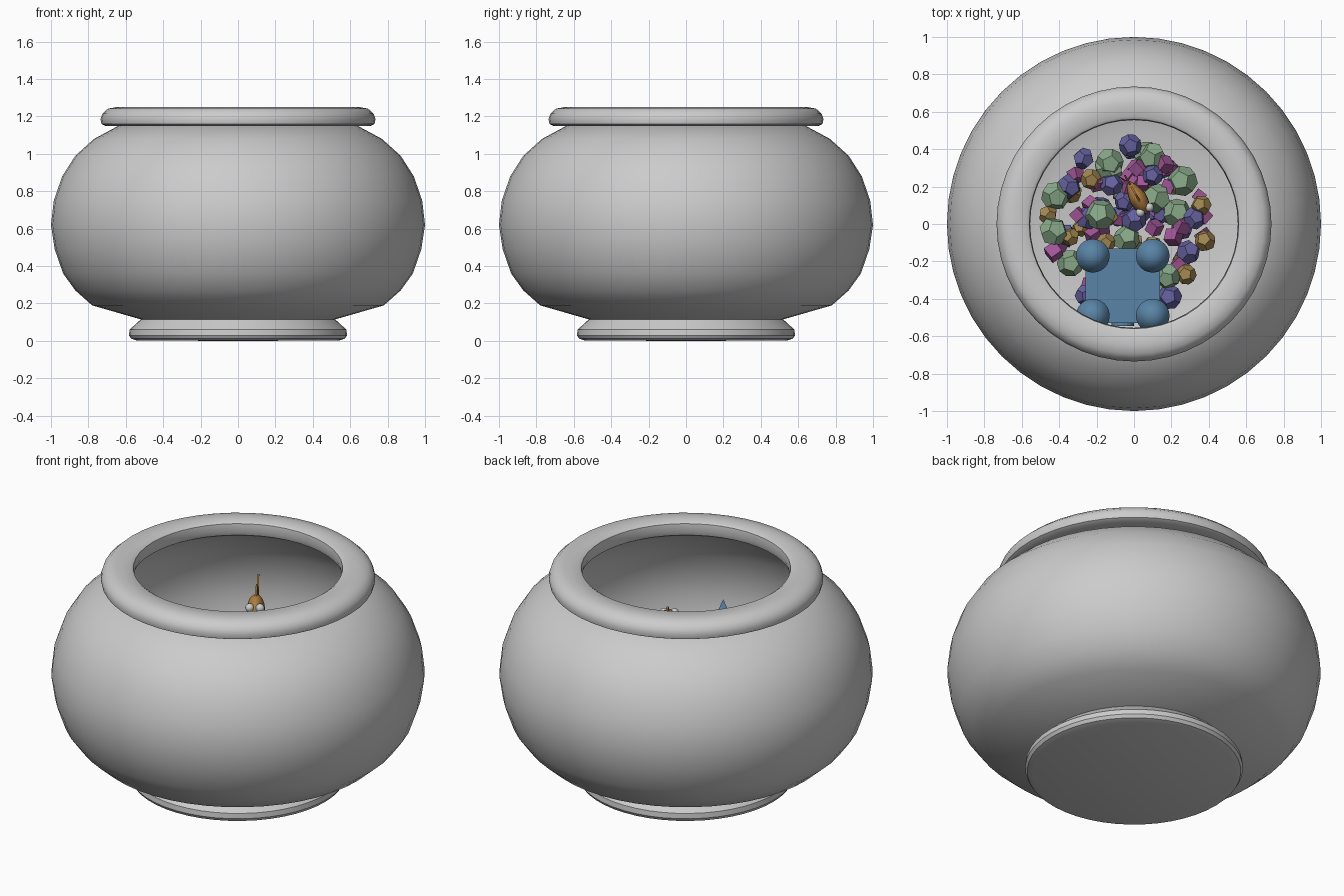
import bpy, bmesh, math, random
from mathutils import Matrix, Vector, Euler

if "Cube" in bpy.data.objects:
    bpy.data.objects.remove(bpy.data.objects["Cube"])

random.seed(4)


def material(name, rgb):
    m = bpy.data.materials.new(name)
    m.diffuse_color = (*rgb, 1)
    m.use_nodes = True
    m.node_tree.nodes["Principled BSDF"].inputs["Base Color"].default_value = m.diffuse_color
    return m


def finish(bm, name, mat=None, smooth=None):
    bmesh.ops.recalc_face_normals(bm, faces=bm.faces)
    me = bpy.data.meshes.new(name)
    bm.to_mesh(me)
    bm.free()
    ob = bpy.data.objects.new(name, me)
    bpy.context.collection.objects.link(ob)
    if mat:
        me.materials.append(mat)
    if smooth:
        bpy.ops.object.select_all(action='DESELECT')
        ob.select_set(True)
        bpy.context.view_layer.objects.active = ob
        bpy.ops.object.shade_smooth_by_angle(angle=math.radians(smooth))
    return ob


def lathe(name, profile, steps=48, smooth=35):
    bm = bmesh.new()
    vs = [bm.verts.new((r, 0, z)) for r, z in profile]
    es = [bm.edges.new(p) for p in zip(vs, vs[1:])]
    bmesh.ops.spin(bm, geom=vs + es, axis=(0, 0, 1), cent=(0, 0, 0),
                   angle=2 * math.pi, steps=steps)
    bmesh.ops.remove_doubles(bm, verts=bm.verts, dist=1e-4)
    return finish(bm, name, None, smooth)


# Glass bowl: outer wall up, inner wall back down to the floor
wall = [(0.52, 0.115), (0.78, 0.19), (0.87, 0.27), (0.935, 0.36), (0.98, 0.49),
        (1.0, 0.62), (0.985, 0.75), (0.94, 0.88), (0.87, 0.99), (0.77, 1.08), (0.64, 1.15)]
inner = [(r - 0.015, z + 0.012 * (z < 0.3)) for r, z in reversed(wall[1:])]
lathe("bowl", wall + inner + [(0.48, 0.12), (0, 0.12)])

# Rolled rim
lathe("bowl_rim", [(0.60, 1.15), (0.71, 1.15), (0.73, 1.16), (0.735, 1.185), (0.725, 1.215),
                   (0.695, 1.242), (0.65, 1.25), (0.575, 1.25), (0.56, 1.24), (0.555, 1.20),
                   (0.565, 1.17), (0.60, 1.15)])

# Foot
lathe("bowl_foot", [(0, 0), (0.54, 0.002), (0.572, 0.012), (0.583, 0.03), (0.58, 0.06),
                    (0.52, 0.115), (0.48, 0.115)])

# Castle block, with corner towers and cone roofs
blue = material("castle_blue", (0.10, 0.23, 0.38))
cx, cy = -0.06, -0.33


def box(bm, size, at):
    bmesh.ops.create_cube(bm, size=1, matrix=Matrix.Translation(at) @ Matrix.Diagonal((*size, 1)))


bm = bmesh.new()
box(bm, (0.40, 0.40, 0.34), (cx, cy, 0.37))
finish(bm, "castle_keep", blue)
for i, sx in enumerate((-1, 1)):
    for j, sy in enumerate((-1, 1)):
        bm = bmesh.new()
        for r1, r2, z, h in ((0.07, 0.07, 0.41, 0.42), (0.09, 0, 0.73, 0.22)):
            bmesh.ops.create_cone(bm, cap_ends=True, segments=24, radius1=r1, radius2=r2, depth=h,
                                  matrix=Matrix.Translation((cx + sx * 0.16, cy + sy * 0.16, z)))
        finish(bm, f"castle_tower_{i}{j}", blue, 40)
# Arched doorway
bm = bmesh.new()
arch = [(0.06 * math.cos(a * math.pi / 8), 0.06 * math.sin(a * math.pi / 8)) for a in range(9)]
pts = [(0.06, -0.15)] + arch + [(-0.06, -0.15)]
face = bm.faces.new([bm.verts.new((cx + x, -0.545, 0.36 + z)) for x, z in pts])
ext = bmesh.ops.extrude_face_region(bm, geom=[face])
bmesh.ops.translate(bm, vec=(0, 0.03, 0), verts=[v for v in ext["geom"] if isinstance(v, bmesh.types.BMVert)])
finish(bm, "castle_door", blue)


# Gravel: twelve-sided stones and small cubes
def dodeca_points():
    g = (1 + 5 ** 0.5) / 2
    p = [Vector((x, y, z)) for x in (-1, 1) for y in (-1, 1) for z in (-1, 1)]
    for a in (-1 / g, 1 / g):
        for b in (-g, g):
            p += [Vector((0, a, b)), Vector((a, b, 0)), Vector((b, 0, a))]
    return [v.normalized() for v in p]


dodeca = dodeca_points()
cube = [v for v in dodeca if abs(abs(v.x) - abs(v.y)) < 1e-3 and abs(abs(v.x) - abs(v.z)) < 1e-3]


def stones(name, rgb, shape, radius, spots, extra):
    bm = bmesh.new()
    places = [(x, y, random.uniform(0.24, 0.32)) for x, y in spots]
    for _ in range(extra):
        a, r = random.uniform(0, 2 * math.pi), 0.40 * math.sqrt(random.random())
        places.append((-0.02 + r * math.cos(a), r * math.sin(a), random.uniform(0.18, 0.24)))
    for at in places:
        rot = Euler([random.uniform(0, 6) for _ in range(3)]).to_matrix()
        s = radius * random.uniform(0.88, 1.08)
        vs = [bm.verts.new(Vector(at) + rot @ p * s) for p in shape]
        bmesh.ops.convex_hull(bm, input=vs)
    bmesh.ops.dissolve_limit(bm, angle_limit=0.03, verts=bm.verts, edges=bm.edges)
    finish(bm, name, material(name, rgb))


stones("gravel_green", (0.25, 0.40, 0.25), dodeca, 0.078,
       [(-.42, .15), (-.13, .33), (.10, .36), (.26, .23), (.23, .06), (.12, .14), (-.04, -.08),
        (-.18, .05), (-.43, -.04), (-.34, -.21), (.18, -.28)], 4)
stones("gravel_violet", (0.13, 0.12, 0.35), dodeca, 0.064,
       [(-.02, .42), (-.27, .35), (.10, .26), (.32, .03), (.29, -.15), (.19, -.39), (-.25, .03),
        (-.12, .21), (-.35, .20), (0, .02), (-.26, -.38)], 10)
stones("gravel_gold", (0.36, 0.24, 0.08), dodeca, 0.055,
       [(-.23, .24), (.36, .10), (.38, -.09), (.28, -.27), (-.46, .05), (-.34, -.07),
        (-.15, -.10), (-.13, .04)], 10)
stones("gravel_pink", (0.35, 0.09, 0.30), cube, 0.056,
       [(-.43, -.15), (-.22, -.06), (-.30, .05), (-.23, .10), (-.20, .22), (.02, .30), (.16, .32),
        (.26, -.01), (.21, -.07), (.11, -.02), (.05, .22), (.18, .20), (-.31, .26)], 22)

# Fish: local +x is the nose
orange = material("fish_orange", (0.42, 0.20, 0.05))
place = Matrix.Translation((0.02, 0.14, 0.95)) @ Matrix.Rotation(math.radians(-60), 4, 'Z')
bm = bmesh.new()
bmesh.ops.create_uvsphere(bm, u_segments=16, v_segments=10, radius=1)
for v in bm.verts:
    taper = 1 - 0.35 * max(0, -v.co.x)
    v.co = Vector((v.co.x * 0.10, v.co.y * 0.048 * taper, v.co.z * 0.085 * taper))
bm.transform(place)
finish(bm, "fish_body", orange, 40)


def fin(name, pts, thick=0.010):
    bm = bmesh.new()
    f = bm.faces.new([bm.verts.new((x, -thick / 2, z)) for x, z in pts])
    ext = bmesh.ops.extrude_face_region(bm, geom=[f])
    bmesh.ops.translate(bm, vec=(0, thick, 0), verts=[v for v in ext["geom"] if isinstance(v, bmesh.types.BMVert)])
    bm.transform(place)
    finish(bm, name, orange)


fin("fish_tail", [(-0.07, 0.015), (-0.14, 0.14), (-0.12, 0), (-0.14, -0.12), (-0.07, -0.015)])
fin("fish_dorsal_fin", [(0.04, 0.07), (-0.02, 0.12), (-0.07, 0.115), (-0.07, 0.04)])
fin("fish_belly_fin", [(0.02, -0.07), (-0.04, -0.115), (-0.06, -0.05)])

# Fish eyes
for i, s in enumerate((-1, 1)):
    bm = bmesh.new()
    bmesh.ops.create_uvsphere(bm, u_segments=12, v_segments=8, radius=0.024,
                              matrix=place @ Matrix.Translation((0.075, s * 0.028, 0.04)))
    finish(bm, f"fish_eye_{i}", None, 40)
